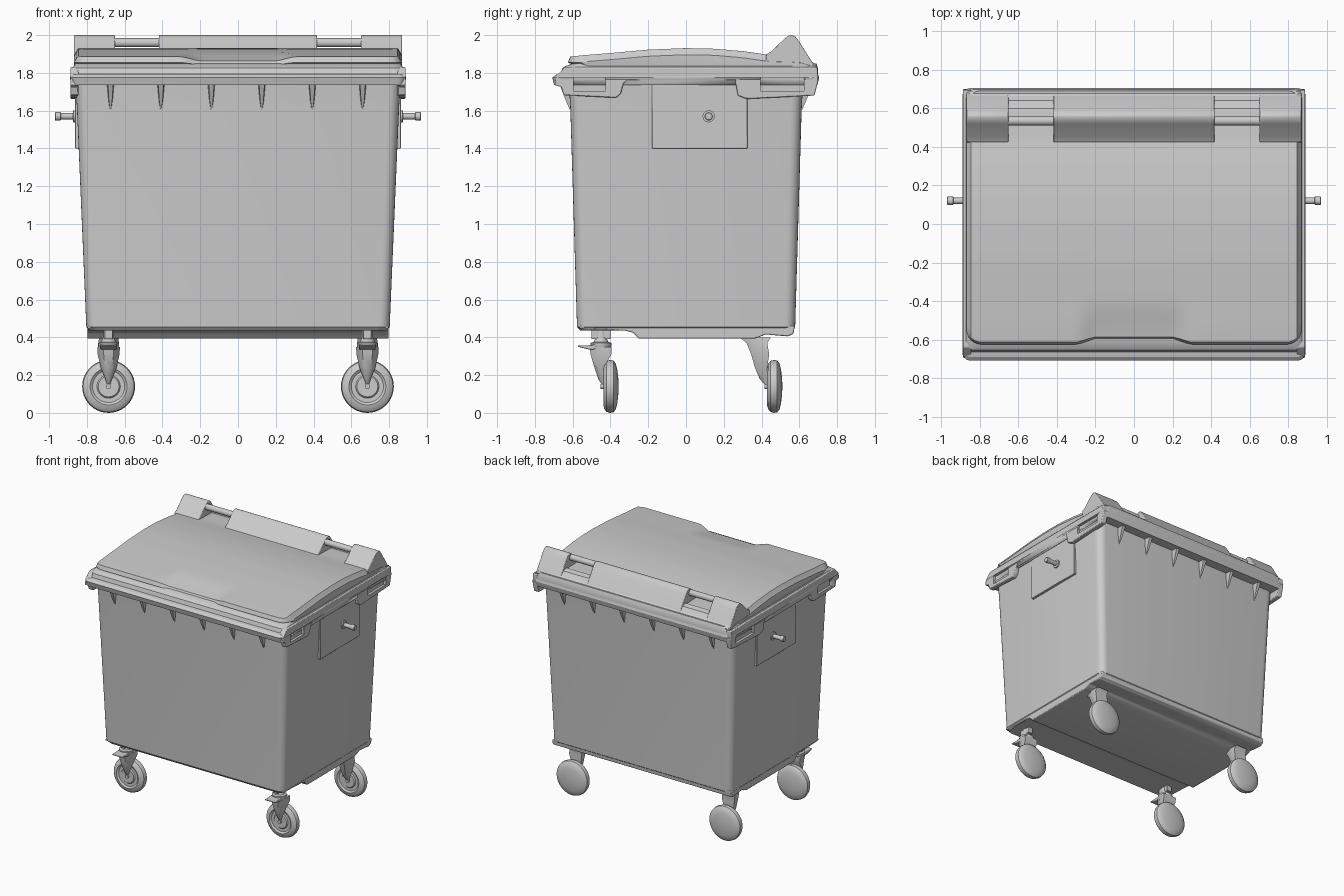
import bpy, bmesh, math
from mathutils import Vector


def finish(name, bm, angle=35, bevel=0):
    bmesh.ops.remove_doubles(bm, verts=bm.verts, dist=1e-5)
    bmesh.ops.recalc_face_normals(bm, faces=bm.faces)
    me = bpy.data.meshes.new(name)
    bm.to_mesh(me)
    bm.free()
    ob = bpy.data.objects.new(name, me)
    bpy.context.collection.objects.link(ob)
    bpy.ops.object.select_all(action='DESELECT')
    bpy.context.view_layer.objects.active = ob
    ob.select_set(True)
    bpy.ops.object.shade_smooth_by_angle(angle=math.radians(angle))
    if bevel:
        m = ob.modifiers.new("bevel", 'BEVEL')
        m.width, m.segments, m.limit_method = bevel, 2, 'ANGLE'
    return ob


def loft(name, rings, closed=True, **kw):
    bm = bmesh.new()
    rows = [[bm.verts.new(p) for p in r] for r in rings]
    n = len(rows[0])
    for a, b in zip(rows, rows[1:]):
        for i in range(n):
            j = (i + 1) % n
            bm.faces.new((a[i], a[j], b[j], b[i]))
    if closed:
        bm.faces.new(rows[0])
        bm.faces.new(rows[-1])
    return finish(name, bm, **kw)


def prism(name, yz, x0, x1, **kw):
    return loft(name, [[(x, y, z) for y, z in yz] for x in (x0, x1)], **kw)


def box(name, x0, x1, y0, y1, z0, z1, **kw):
    return prism(name, [(y0, z0), (y1, z0), (y1, z1), (y0, z1)], x0, x1, **kw)


def rounded(z, hx, y0, y1, r, seg=6):
    pts = []
    for k, (cx, cy) in enumerate([(hx - r, y1 - r), (r - hx, y1 - r), (r - hx, y0 + r), (hx - r, y0 + r)]):
        for i in range(seg + 1):
            a = math.pi / 2 * (k + i / seg)
            pts.append((cx + r * math.cos(a), cy + r * math.sin(a), z))
    return pts


def lathe(name, profile, origin, axis, seg=40):
    # profile holds (distance along axis, radius)
    q = Vector((0, 0, 1)).rotation_difference(Vector(axis))
    rings = [[Vector(origin) + q @ Vector((r * math.cos(2 * math.pi * i / seg),
              r * math.sin(2 * math.pi * i / seg), h)) for i in range(seg)] for h, r in profile]
    return loft(name, rings)


def step(a, b, v):
    t = min(1, max(0, (v - a) / (b - a)))
    return t * t * (3 - 2 * t)


def interp(pts, v):
    for (a, p), (b, q) in zip(pts, pts[1:]):
        if v <= b:
            return p + (q - p) * max(0, v - a) / (b - a)
    return pts[-1][1]


# Tapered tub and stepped floor
loft("tub", [rounded(0.435, 0.785, -0.56, 0.56, 0.05), rounded(0.455, 0.803, -0.577, 0.578, 0.055),
             rounded(1.60, 0.852, -0.612, 0.612, 0.06), rounded(1.75, 0.86, -0.62, 0.62, 0.06)])
prism("floor", [(-0.565, 0.46), (-0.56, 0.445), (-0.32, 0.435), (-0.28, 0.425), (-0.25, 0.393),
                (0.36, 0.393), (0.39, 0.402), (0.42, 0.416), (0.46, 0.412), (0.54, 0.405),
                (0.57, 0.42), (0.575, 0.46)], -0.798, 0.798, bevel=0.006)

# Stepped rim around the tub
loft("rim", [rounded(1.735, 0.865, -0.68, 0.68, 0.04), rounded(1.735, 0.882, -0.698, 0.695, 0.04),
             rounded(1.775, 0.89, -0.708, 0.705, 0.04), rounded(1.79, 0.885, -0.69, 0.70, 0.04),
             rounded(1.795, 0.88, -0.665, 0.70, 0.045), rounded(1.825, 0.876, -0.655, 0.698, 0.05),
             rounded(1.835, 0.87, -0.64, 0.695, 0.06), rounded(1.85, 0.86, -0.60, 0.69, 0.06)], angle=25)

# Side skirts with framed grip pockets
SKIRT = [(-0.69, 1.78), (-0.695, 1.735), (-0.66, 1.725), (-0.648, 1.682), (-0.37, 1.668), (-0.345, 1.69),
         (-0.33, 1.745), (-0.31, 1.758), (0.26, 1.758), (0.275, 1.68), (0.32, 1.662), (0.68, 1.68),
         (0.70, 1.76), (0.695, 1.83), (-0.64, 1.83)]
for s, side in ((-1, "left"), (1, "right")):
    skirt = prism(side + "_skirt", SKIRT, s * 0.845, s * 0.888, bevel=0.006)
    rim = bpy.data.objects["rim"]
    for y0, y1, end in ((-0.595, -0.425, "front"), (0.395, 0.625, "back")):
        cut = box(side + end + "_pocket_cutter", s * 0.868, s * 0.95, y0, y1, 1.705, 1.775)
        cut.hide_render = True
        cut.hide_set(True)
        for target in (skirt, rim):
            m = target.modifiers.new("pocket", 'BOOLEAN')
            m.object, m.operation, m.solver = cut, 'DIFFERENCE', 'EXACT'
    # Lifting plate and trunnion pin
    box(side + "_lifting_plate", s * 0.80, s * 0.863, -0.18, 0.325, 1.40, 1.755, bevel=0.004)
    lathe(side + "_lifting_pin", [(0, 0.032), (0.02, 0.032), (0.022, 0.017), (0.085, 0.017),
                                 (0.087, 0.022), (0.115, 0.022), (0.118, 0.018)],
          (s * 0.852, 0.12, 1.57), (s, 0, 0), 20)

# Tapered ribs below the front and back rim
for s, end in ((-1, "front"), (1, "back")):
    for i in range(6):
        x = -0.675 + i * 0.267
        loft(f"{end}_rib_{i + 1}",
             [[(x - w, s * 0.60, z), (x + w, s * 0.60, z), (x + w * 0.7, s * y, z), (x - w * 0.7, s * y, z)]
              for z, w, y in ((1.605, 0.004, 0.615), (1.65, 0.012, 0.635), (1.745, 0.021, 0.672))])

# Crowned lid with rounded front corners and a dipped grip in the middle
CROWN = [(-0.62, 1.885), (-0.55, 1.893), (-0.4, 1.905), (-0.2, 1.923), (0, 1.931), (0.15, 1.928), (0.3, 1.915),
         (0.44, 1.895), (0.6, 1.89), (0.65, 1.875), (0.69, 1.84)]


def lid_column(x):
    ax = abs(x)
    grip = 1 - step(0.19, 0.31, ax)
    d = max(0, ax - 0.79)
    yf = -0.625 + 0.027 * grip + 0.08 - math.sqrt(max(0, 0.08 ** 2 - d * d))
    drop = 0.035 * step(0.845, 0.87, ax)
    col = [(x, yf + 0.05, 1.83), (x, yf + 0.025, 1.85 - 0.012 * grip), (x, yf, 1.855 - 0.012 * grip)]
    n = 30
    for i in range(n + 1):
        y = yf + 0.012 + (0.69 - yf - 0.012) * i / n
        z = interp(CROWN, y) - 0.026 * grip * (1 - step(-0.6, -0.38, y)) - drop
        col.append((x, y, max(z, 1.835)))
    col.append((x, 0.69, 1.83))
    return col


half = [0, 0.1, 0.18, 0.205, 0.23, 0.25, 0.27, 0.295, 0.32, 0.5, 0.7, 0.79, 0.81, 0.83, 0.845, 0.857, 0.865, 0.869]
loft("lid", [lid_column(x) for x in [-v for v in half[:0:-1]] + half], angle=40)

# Hinge ridge in three pieces, with hinge rods and blocks in the gaps
RIDGE = [(0.42, 1.84), (0.425, 1.898), (0.45, 1.912), (0.52, 1.98), (0.54, 1.996), (0.56, 2.0), (0.578, 1.993),
         (0.60, 1.965), (0.66, 1.87), (0.69, 1.825), (0.69, 1.80)]
for x0, x1, part in ((-0.868, -0.652, "left"), (-0.418, 0.418, "middle"), (0.652, 0.868, "right")):
    prism(part + "_hinge_ridge", RIDGE, x0, x1, bevel=0.004)
for s, side in ((-1, "left"), (1, "right")):
    lathe(side + "_hinge_rod", [(0, 0.024), (0.25, 0.024)], (s * 0.535 - 0.125, 0.535, 1.96), (1, 0, 0), 20)
    prism(side + "_hinge_ledge", [(0.595, 1.86), (0.60, 1.90), (0.64, 1.89), (0.69, 1.83), (0.69, 1.80)],
          s * 0.41, s * 0.66)

# Casters: wheels roll sideways, each held by a single arm on its front side
WHEEL = [(-0.034, 0.03), (-0.034, 0.055), (-0.026, 0.062), (-0.026, 0.085), (-0.036, 0.098), (-0.03, 0.12),
         (-0.018, 0.135), (0, 0.14), (0.018, 0.137), (0.03, 0.122), (0.038, 0.09), (0.043, 0.05), (0.045, 0.015)]
FRONT_ARM = [(-0.51, 0.35, 0.06), (-0.505, 0.31, 0.058), (-0.485, 0.24, 0.042), (-0.465, 0.18, 0.018),
             (-0.445, 0.15, 0.008)]
FRONT_BACK = [-0.395, -0.395, -0.435, -0.435, -0.43]
BACK_ARM = [(0.285, 0.40, 0.05), (0.32, 0.37, 0.055), (0.345, 0.31, 0.055), (0.365, 0.24, 0.042),
            (0.39, 0.18, 0.02), (0.42, 0.145, 0.01)]
BACK_BACK = [0.45, 0.43, 0.44, 0.43, 0.43, 0.435]


def arm(name, x, rows, backs):
    loft(name, [[(x - w, b, z), (x - w, (y + b) / 2, z), (x - w * 0.45, y, z),
                 (x + w * 0.45, y, z), (x + w, (y + b) / 2, z), (x + w, b, z)]
                for (y, z, w), b in zip(rows, backs)], angle=50)


for s, side in ((-1, "left"), (1, "right")):
    x = s * 0.685
    for y, end in ((-0.402, "front"), (0.465, "back")):
        lathe(f"{end}_{side}_wheel", WHEEL, (x, y, 0.14), (0, 1, 0))
        lathe(f"{end}_{side}_axle", [(-0.05, 0.014), (0, 0.014)], (x, y, 0.14), (0, 1, 0), 16)
    arm(f"front_{side}_fork", x, FRONT_ARM, FRONT_BACK)
    arm(f"back_{side}_fork", x, BACK_ARM, BACK_BACK)
    lathe(f"front_{side}_swivel", [(0, 0.05), (0.012, 0.055), (0.03, 0.055), (0.036, 0.04), (0.06, 0.028),
                                  (0.11, 0.028)], (x, -0.45, 0.34), (0, 0, 1), 24)
    prism(f"front_{side}_brake_pedal", [(-0.575, 0.358), (-0.57, 0.35), (-0.51, 0.335), (-0.45, 0.34),
                                       (-0.45, 0.365), (-0.52, 0.358)], x - 0.045, x + 0.045, bevel=0.004)
    box(f"front_{side}_mount", x - 0.022, x + 0.022, -0.50, -0.40, 0.39, 0.445, bevel=0.004)
